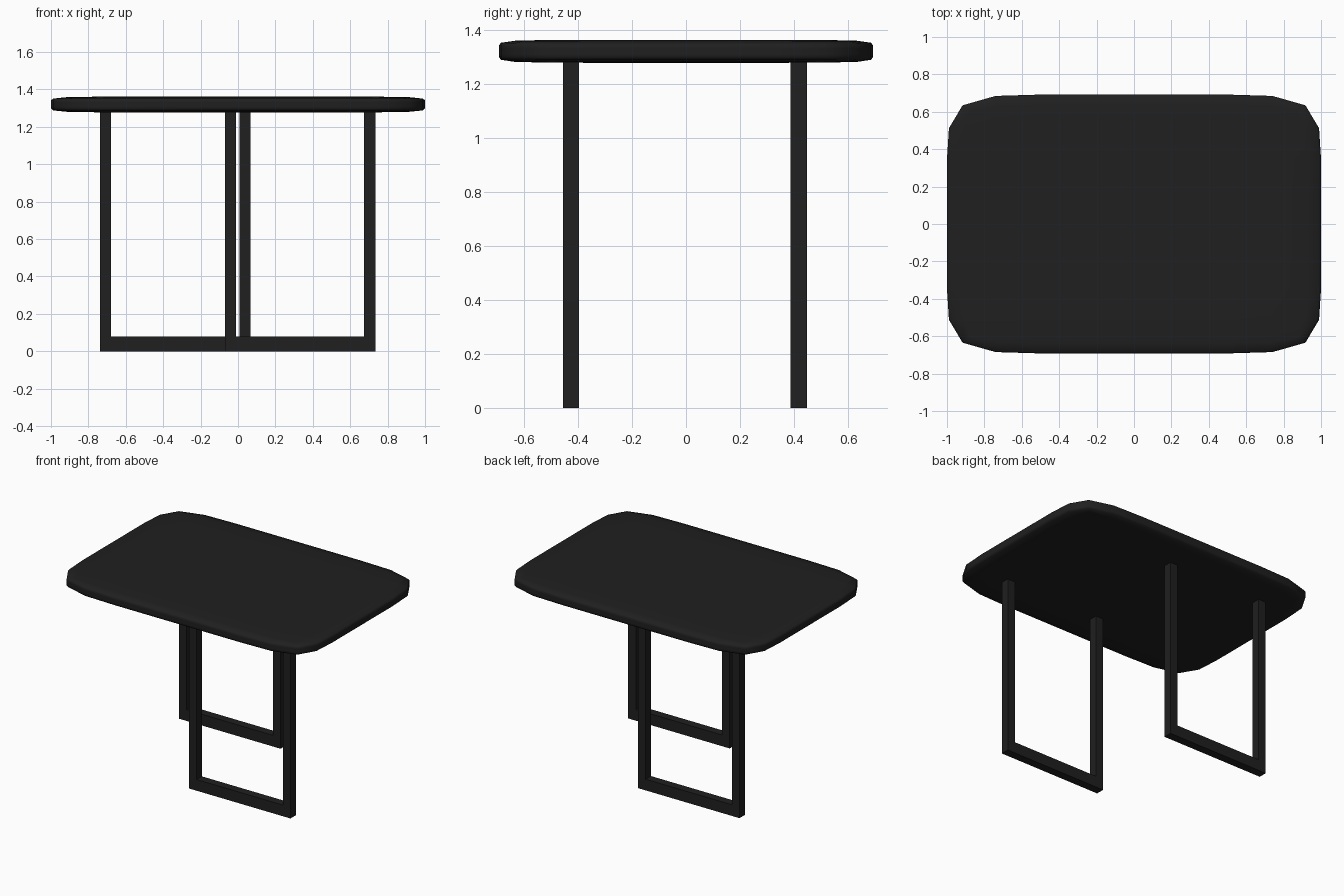
import bpy, bmesh

if "Cube" in bpy.data.objects:
    bpy.data.objects.remove(bpy.data.objects["Cube"])

BLACK = bpy.data.materials.new("black_finish")
BLACK.diffuse_color = (0.014, 0.014, 0.014, 1)
BLACK.use_nodes = True
BLACK.node_tree.nodes["Principled BSDF"].inputs["Base Color"].default_value = BLACK.diffuse_color


def finish(bm, name):
    bmesh.ops.recalc_face_normals(bm, faces=bm.faces)
    mesh = bpy.data.meshes.new(name)
    bm.to_mesh(mesh)
    bm.free()
    mesh.materials.append(BLACK)
    obj = bpy.data.objects.new(name, mesh)
    bpy.context.collection.objects.link(obj)
    return obj


# Table top: 4x4x4 box, softened by one level of subdivision
Z0, Z1 = 1.277, 1.362
bm = bmesh.new()
bmesh.ops.create_cube(bm, size=1)
bmesh.ops.subdivide_edges(bm, edges=bm.edges[:], cuts=3, use_grid_fill=True)
bmesh.ops.scale(bm, vec=(2, 1.384, Z1 - Z0), verts=bm.verts)
bmesh.ops.translate(bm, vec=(0, 0, (Z0 + Z1) / 2), verts=bm.verts)
for f in bm.faces:
    f.smooth = True
top = finish(bm, "table_top")
sub = top.modifiers.new("soften", 'SUBSURF')
sub.levels = sub.render_levels = 1
sub.use_limit_surface = True


# U-shaped leg frame: two posts joined by a floor bar
def leg_frame(name, x0, x1, y, post=0.06, depth=0.06, bar=0.08, height=1.28):
    bm = bmesh.new()
    profile = [(x0, 0), (x1, 0), (x1, height), (x1 - post, height),
               (x1 - post, bar), (x0 + post, bar), (x0 + post, height), (x0, height)]
    face = bm.faces.new([bm.verts.new((x, y - depth / 2, z)) for x, z in profile])
    ext = bmesh.ops.extrude_face_region(bm, geom=[face])
    verts = [g for g in ext["geom"] if isinstance(g, bmesh.types.BMVert)]
    bmesh.ops.translate(bm, vec=(0, depth, 0), verts=verts)
    return finish(bm, name)


# The two frames are staggered along the length of the table
leg_frame("front_leg_frame", -0.07, 0.735, -0.425)
leg_frame("back_leg_frame", -0.738, 0.067, 0.417)
